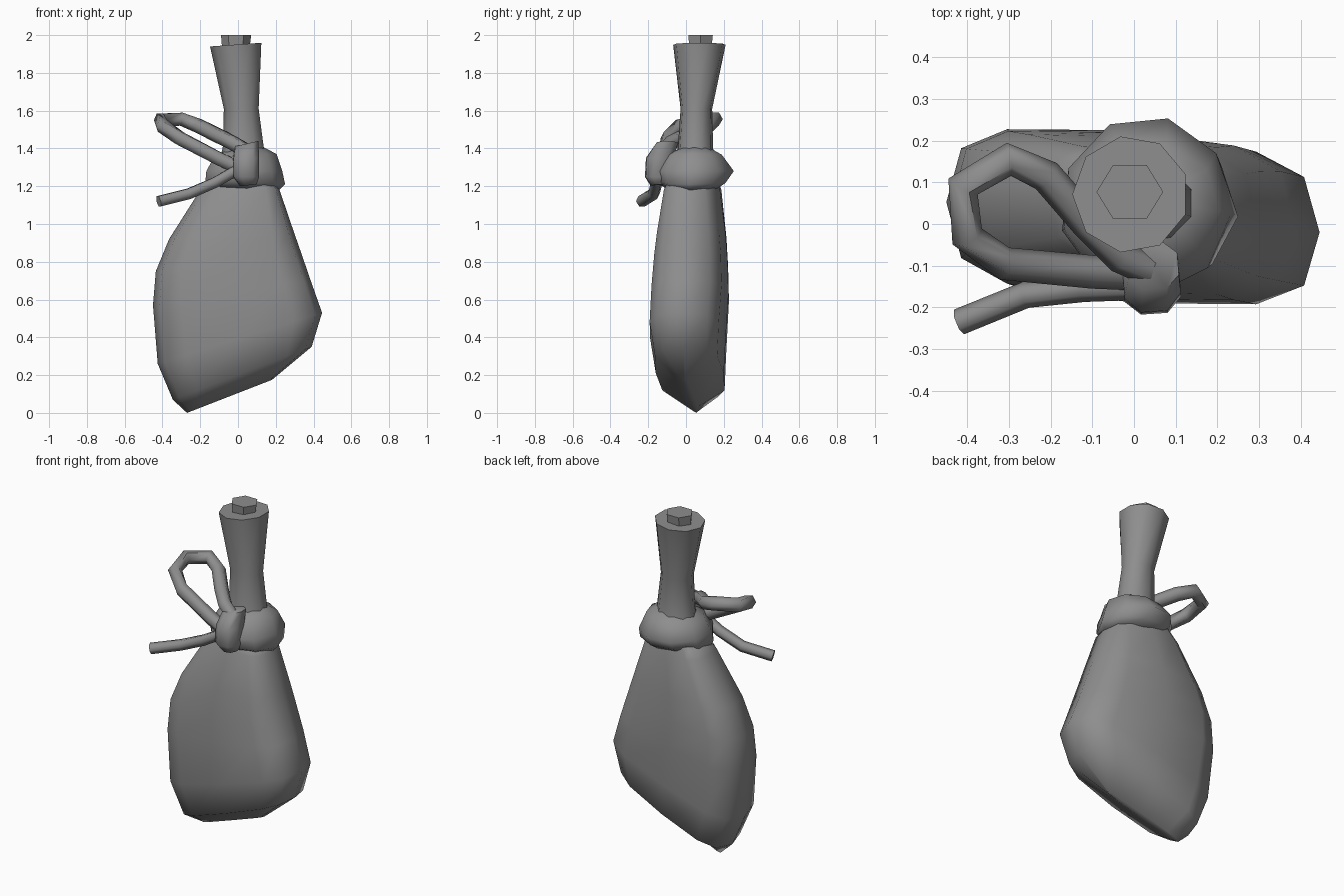
import bpy, bmesh, math
from mathutils import Vector

cube = bpy.data.objects.get("Cube")
if cube:
    bpy.data.objects.remove(cube, do_unlink=True)

grey = bpy.data.materials.new("plain grey")
grey.use_nodes = True
GREY = (0.27, 0.27, 0.27, 1)
grey.diffuse_color = GREY
grey.node_tree.nodes["Principled BSDF"].inputs["Base Color"].default_value = GREY


def finish(name, bm, angle):
    bmesh.ops.recalc_face_normals(bm, faces=bm.faces)
    mesh = bpy.data.meshes.new(name)
    bm.to_mesh(mesh)
    bm.free()
    mesh.materials.append(grey)
    obj = bpy.data.objects.new(name, mesh)
    bpy.context.collection.objects.link(obj)
    bpy.ops.object.select_all(action='DESELECT')
    obj.select_set(True)
    bpy.context.view_layer.objects.active = obj
    bpy.ops.object.shade_smooth_by_angle(angle=math.radians(angle))


def skin(name, loops, angle):
    """Bridge equal-sized rings of points and cap both ends."""
    bm = bmesh.new()
    rings = [[bm.verts.new(p) for p in loop] for loop in loops]
    n = len(rings[0])
    for a, b in zip(rings, rings[1:]):
        for i in range(n):
            j = (i + 1) % n
            bm.faces.new((a[i], a[j], b[j], b[i]))
    bm.faces.new(rings[0])
    bm.faces.new(rings[-1])
    finish(name, bm, angle)


def spow(v, p):
    return math.copysign(abs(v) ** p, v)


def loft(name, sections, sides, power=1.0, turn=0.0, shear=0.0, angle=50):
    """Sections: left x, left z, right x, right z, front y, back y."""
    loops = []
    for xl, zl, xr, zr, y0, y1 in sections:
        loop = []
        for i in range(sides):
            t = 2 * math.pi * i / sides + turn
            c, s = spow(math.cos(t), power), spow(math.sin(t), power)
            u, v = 0.5 + 0.5 * c, 0.5 + 0.5 * s
            loop.append((xl + u * (xr - xl),
                         y0 + v * (y1 - y0) - shear * c,
                         zl + u * (zr - zl)))
        loops.append(loop)
    skin(name, loops, angle)


def tube(name, points, radius, sides=6):
    """Sweep a polygon along a bent path."""
    pts = [Vector(p) for p in points]
    loops = []
    for i, p in enumerate(pts):
        d = (pts[min(i + 1, len(pts) - 1)] - pts[max(i - 1, 0)]).normalized()
        side = d.cross(Vector((0, 0, 1))).normalized()
        up = side.cross(d)
        loops.append([p + radius * (math.cos(a) * side + math.sin(a) * up)
                      for a in (2 * math.pi * k / sides for k in range(sides))])
    skin(name, loops, 65)


# Slanted, flattened sack
loft("sack", [
    (-0.27, 0.0, 0.18, 0.175, 0.01, 0.04),
    (-0.345, 0.07, 0.39, 0.35, -0.16, 0.20),
    (-0.425, 0.26, 0.445, 0.53, -0.19, 0.21),
    (-0.45, 0.57, 0.385, 0.70, -0.18, 0.225),
    (-0.435, 0.75, 0.33, 0.86, -0.165, 0.22),
    (-0.365, 0.92, 0.295, 0.96, -0.15, 0.21),
    (-0.20, 1.18, 0.22, 1.18, -0.11, 0.18),
    (-0.15, 1.24, 0.18, 1.24, -0.08, 0.16),
], 12, power=0.62, shear=0.03, angle=60)

# Rolled band round the throat
loft("throat_band", [
    (-0.17, 1.20, 0.22, 1.18, -0.11, 0.17),
    (-0.18, 1.23, 0.25, 1.21, -0.15, 0.215),
    (-0.175, 1.28, 0.235, 1.28, -0.17, 0.26),
    (-0.13, 1.36, 0.205, 1.37, -0.11, 0.195),
    (-0.06, 1.39, 0.13, 1.41, -0.03, 0.13),
], 9, turn=-0.08, angle=65)

# Flared neck and its stopper
loft("neck", [
    (-0.10, 1.32, 0.16, 1.32, -0.06, 0.16),
    (-0.08, 1.41, 0.145, 1.39, -0.045, 0.145),
    (-0.075, 1.61, 0.115, 1.61, -0.03, 0.14),
    (-0.148, 1.94, 0.132, 1.96, -0.07, 0.212),
], 9, turn=0.35)
loft("stopper", [
    (-0.085, 1.94, 0.062, 1.94, 0.008, 0.145),
    (-0.09, 2.0, 0.07, 2.0, 0.002, 0.152),
], 6, angle=30)

# Tied cord: knot, bow loop and loose tail
loft("cord_knot", [
    (0.01, 1.20, 0.10, 1.21, -0.19, -0.09),
    (-0.03, 1.25, 0.115, 1.25, -0.22, -0.08),
    (-0.03, 1.35, 0.115, 1.35, -0.215, -0.06),
    (-0.02, 1.41, 0.11, 1.44, -0.16, -0.04),
], 8, turn=-0.3, power=0.85, angle=65)
tube("cord_loop", [
    (0.02, -0.12, 1.29), (-0.10, -0.115, 1.345), (-0.31, -0.095, 1.455),
    (-0.40, -0.03, 1.52), (-0.41, 0.09, 1.55), (-0.30, 0.155, 1.555),
    (-0.21, 0.115, 1.52), (-0.11, 0.0, 1.47), (-0.03, -0.08, 1.43),
    (0.04, -0.11, 1.39),
], 0.04)
tube("cord_tail", [
    (0.02, -0.15, 1.30), (-0.12, -0.155, 1.22),
    (-0.26, -0.17, 1.16), (-0.42, -0.235, 1.12),
], 0.032)
